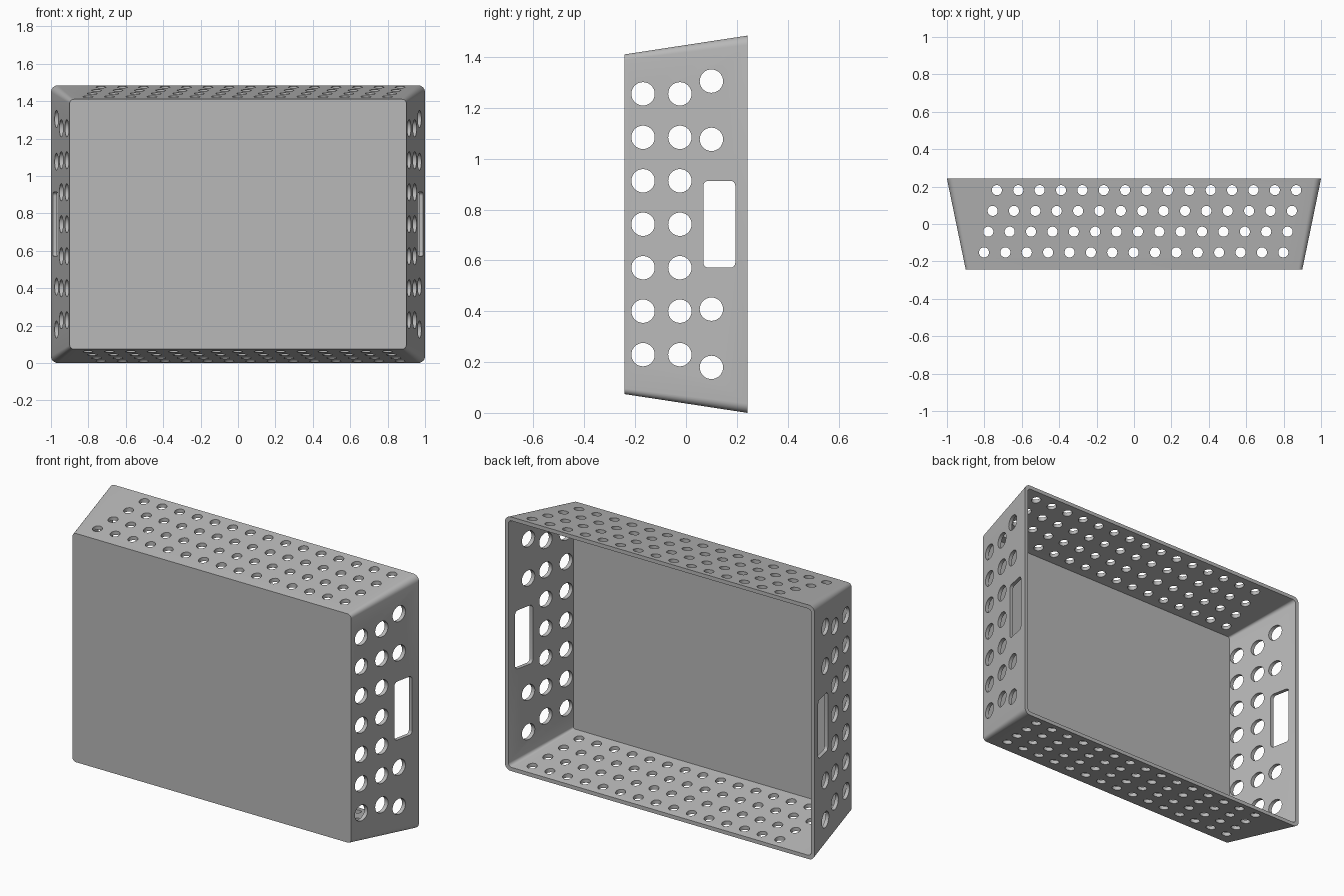
import bpy, bmesh, math
from mathutils import Matrix, Vector

if "Cube" in bpy.data.objects:
    bpy.data.objects.remove(bpy.data.objects["Cube"], do_unlink=True)

MID = 0.742      # height of the crate's centre
DEPTH = 0.242    # half depth
WALL = 0.022

grey = bpy.data.materials.new("grey plastic")
grey.use_nodes = True
colour = (0.48, 0.48, 0.48, 1)
grey.diffuse_color = colour
grey.node_tree.nodes["Principled BSDF"].inputs["Base Color"].default_value = colour


def rounded_rect(half_w, half_h, r, steps=6):
    """Outline points of a rounded rectangle, counter-clockwise."""
    pts = []
    for q, (sx, sy) in enumerate([(1, 1), (-1, 1), (-1, -1), (1, -1)]):
        for i in range(steps + 1):
            a = math.pi / 2 * (q + i / steps)
            pts.append((sx * (half_w - r) + r * math.cos(a),
                        sy * (half_h - r) + r * math.sin(a)))
    return pts


def make_object(name, bm):
    bmesh.ops.recalc_face_normals(bm, faces=bm.faces)
    mesh = bpy.data.meshes.new(name)
    bm.to_mesh(mesh)
    bm.free()
    mesh.materials.append(grey)
    obj = bpy.data.objects.new(name, mesh)
    bpy.context.collection.objects.link(obj)
    return obj


def loft(bm, rings):
    """Closed solid through equal-length rings, capped at both ends."""
    rings = [[bm.verts.new(p) for p in ring] for ring in rings]
    for a, b in zip(rings, rings[1:]):
        for i in range(len(a)):
            j = (i + 1) % len(a)
            bm.faces.new((a[i], a[j], b[j], b[i]))
    bm.faces.new(rings[0])
    bm.faces.new(rings[-1])


def section(y, inset, r):
    """Cross-section of the flared shell at depth y."""
    t = (y + DEPTH) / (2 * DEPTH)
    return [(x, y, MID + z) for x, z in
            rounded_rect(0.9 + 0.1 * t - inset, 0.668 + 0.074 * t - inset, r)]


def drill(bm, centre, axis, radius):
    turn = Matrix.Rotation(math.pi / 2, 4, 'Y') if axis == 'X' else Matrix()
    bmesh.ops.create_cone(bm, cap_ends=True, segments=32, radius1=radius,
                          radius2=radius, depth=3,
                          matrix=Matrix.Translation(Vector(centre)) @ turn)


# flared open shell: outside, rim, inside
shell = bmesh.new()
loft(shell, [section(-DEPTH, 0, 0.022), section(DEPTH, 0, 0.036),
             section(DEPTH, WALL, 0.02), section(-DEPTH + WALL, WALL, 0.012)])
crate = make_object("crate", shell)

# large side holes and the handle slot
side = bmesh.new()
for y in (-0.169, -0.024):
    for i in range(-3, 4):
        drill(side, (0, y, MID + i * 0.171), 'X', 0.046)
for dz in (0.334, 0.563):
    for s in (-1, 1):
        drill(side, (0, 0.1, MID + s * dz), 'X', 0.046)
loft(side, [[(x, 0.131 + y, MID + z) for y, z in rounded_rect(0.063, 0.171, 0.02)]
            for x in (-1.5, 1.5)])
side_cutter = make_object("side_hole_cutter", side)

# staggered rows of small holes through top and bottom
rows = bmesh.new()
for row in range(4):
    for i in range(15):
        drill(rows, (-0.802 + row * 0.023 + i * 0.1143,
                     -0.152 + row * 0.111, MID), 'Z', 0.027)
row_cutter = make_object("row_hole_cutter", rows)

# cut the holes, then drop the cutters
bpy.ops.object.select_all(action='DESELECT')
bpy.context.view_layer.objects.active = crate
crate.select_set(True)
for cutter in (side_cutter, row_cutter):
    cutter.hide_render = True
    mod = crate.modifiers.new("holes", 'BOOLEAN')
    mod.operation = 'DIFFERENCE'
    mod.solver = 'EXACT'
    mod.object = cutter
    bpy.ops.object.modifier_apply(modifier=mod.name)
    bpy.data.objects.remove(cutter, do_unlink=True)

bpy.ops.object.shade_smooth_by_angle(angle=math.radians(30))
